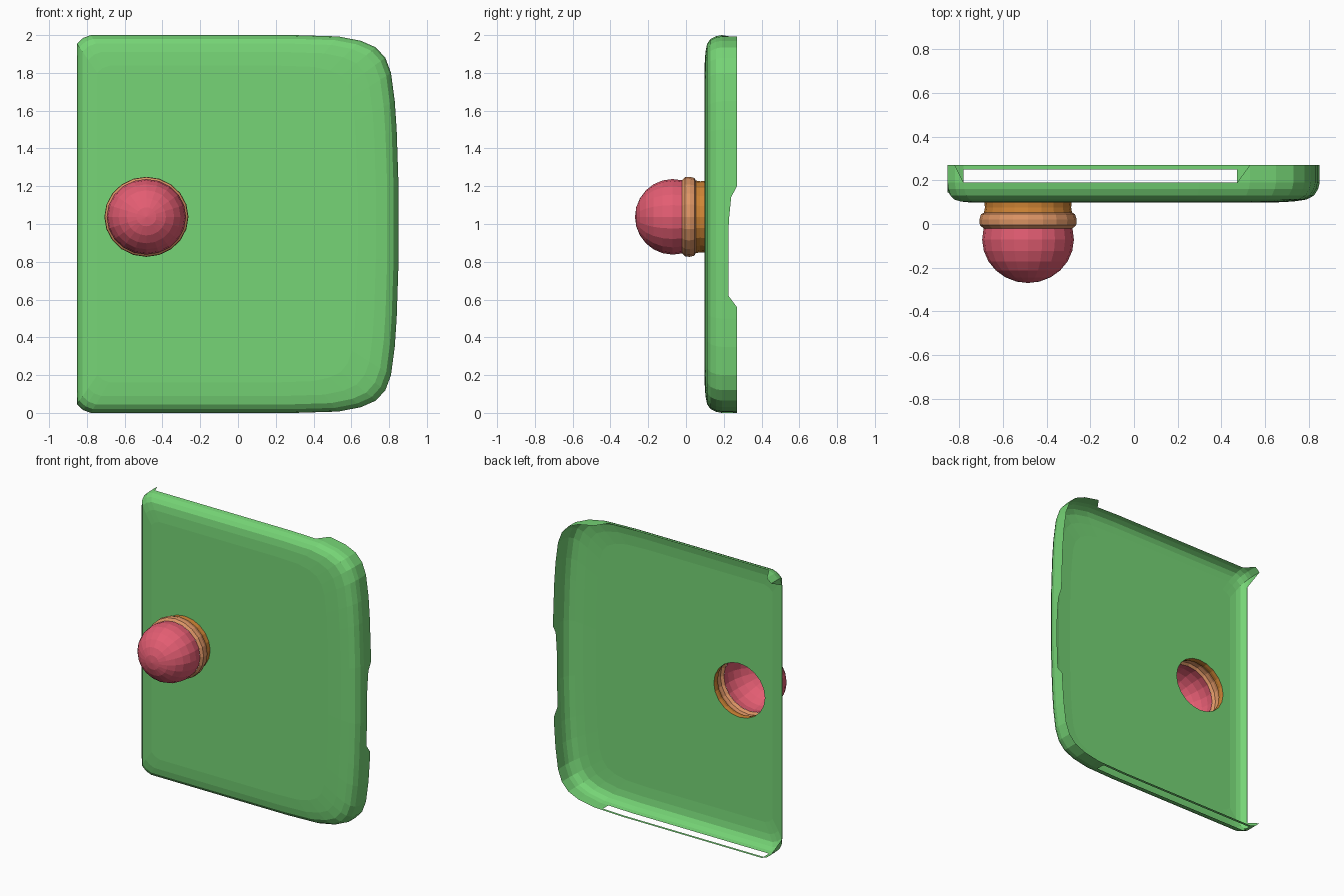
import bpy, bmesh, math

cube = bpy.data.objects.get("Cube")
if cube:
    bpy.data.objects.remove(cube, do_unlink=True)


def material(name, rgb):
    m = bpy.data.materials.new(name)
    m.use_nodes = True
    m.diffuse_color = (*rgb, 1)
    m.node_tree.nodes["Principled BSDF"].inputs["Base Color"].default_value = (*rgb, 1)
    return m


green = material("leaf green", (0.18, 0.66, 0.18))
red = material("raspberry red", (0.77, 0.11, 0.17))
peach = material("light orange", (0.72, 0.30, 0.13))
amber = material("amber orange", (0.62, 0.23, 0.035))

KNOB_X, KNOB_Z, STRETCH, SIDES = -0.485, 1.038, 1.05, 20


def circle(bm, radius, y):
    verts = []
    for i in range(SIDES):
        a = 2 * math.pi * i / SIDES
        verts.append(bm.verts.new((KNOB_X + STRETCH * radius * math.cos(a), y,
                                   KNOB_Z + radius * math.sin(a))))
    return verts


def bridge(bm, a, b):
    n = len(a)
    return [bm.faces.new((a[i], a[(i + 1) % n], b[(i + 1) % n], b[i])) for i in range(n)]


def finish(bm, name, mat):
    bmesh.ops.remove_doubles(bm, verts=bm.verts[:], dist=0.0005)
    bmesh.ops.recalc_face_normals(bm, faces=bm.faces[:])
    # Open shells: turn the front skin towards -y
    if sum(f.normal.y * f.calc_area() for f in bm.faces) > 0:
        bmesh.ops.reverse_faces(bm, faces=bm.faces[:])
    mesh = bpy.data.meshes.new(name)
    bm.to_mesh(mesh)
    bm.free()
    mesh.materials.append(mat)
    ob = bpy.data.objects.new(name, mesh)
    bpy.context.collection.objects.link(ob)
    return ob


# Panel outline: upper half, mirrored about mid height, then evenly divided
upper = [(0.85, 0.2), (0.84, 0.5), (0.83, 0.65), (0.81, 0.8), (0.78, 0.88),
         (0.73, 0.935), (0.65, 0.97), (0.53, 0.993), (0.3, 1.0),
         (-0.78, 1.0), (-0.82, 0.985), (-0.853, 0.955)]
corners = upper + [(x, -h) for x, h in reversed(upper)]
outline = []
for i, (x0, h0) in enumerate(corners):
    x1, h1 = corners[(i + 1) % len(corners)]
    steps = max(1, round(math.hypot(x1 - x0, h1 - h0) / 0.06))
    outline += [(x0 + (x1 - x0) * k / steps, h0 + (h1 - h0) * k / steps) for k in range(steps)]


def rim_limit(x, h):
    """How far back the broken rim reaches at an outline point."""
    if h > 0.98 and -0.8 < x < 0.5:
        return 0.19
    if x < -0.84 and abs(h) < 0.93:
        return 0.145
    if x > 0.8 and -0.42 < h < 0.2:
        return 0.225 + 0.02 * max(0, h) / 0.2
    return 0.27


# Panel: hollow tray with a rolled edge and a round hole behind the knob
bm = bmesh.new()
rings = []
for inset, y in [(0, 0.27), (0, 0.25), (0, 0.19), (0.006, 0.16), (0.022, 0.13),
                 (0.05, 0.112), (0.1, 0.103), (0.18, 0.098)]:
    ring = []
    for x, h in outline:
        side = 1.2 if x > 0 else 0.6
        ring.append(bm.verts.new((x * (1 - side * inset / 0.85), min(y, rim_limit(x, h)),
                                  1 + h * (1 - 0.9 * inset))))
    rings.append(ring)
for a, b in zip(rings, rings[1:]):
    bridge(bm, a, b)

# Long slot in the underside
slot = [f for f in bm.faces
        if f.calc_center_median().z < 0.01 and -0.76 < f.calc_center_median().x < 0.5
        and 0.19 < f.calc_center_median().y < 0.25]
bmesh.ops.delete(bm, geom=slot, context='FACES')

# Front skin around the knob hole
hole = circle(bm, 0.19, 0.098)
loops = []
for loop in (rings[-1], hole):
    for i, v in enumerate(loop):
        w = loop[(i + 1) % len(loop)]
        loops.append(bm.edges.get((v, w)) or bm.edges.new((v, w)))
bmesh.ops.triangle_fill(bm, edges=loops, use_beauty=True, normal=(0, -1, 0))
bmesh.ops.dissolve_degenerate(bm, dist=0.0005, edges=bm.edges[:])
finish(bm, "door_panel", green)


# Knob: three open revolved shells
def revolve(name, profile, mat, tip=None):
    bm = bmesh.new()
    loops = [circle(bm, r, y) for r, y in profile]
    for a, b in zip(loops, loops[1:]):
        bridge(bm, a, b)
    if tip is not None:
        point = bm.verts.new((KNOB_X, tip, KNOB_Z))
        last = loops[-1]
        for i in range(SIDES):
            bm.faces.new((last[i], last[(i + 1) % SIDES], point))
    return finish(bm, name, mat)


revolve("knob_neck", [(0.19, 0.098), (0.188, 0.075), (0.192, 0.052)], amber)
revolve("knob_collar", [(0.192, 0.052), (0.205, 0.045), (0.212, 0.02),
                        (0.21, -0.005), (0.194, -0.02)], peach)
ball = [(0.2 * math.cos(a), -0.07 - 0.2 * math.sin(a))
        for a in (math.radians(-14.5 + 15 * k) for k in range(7))]
revolve("knob_ball", ball, red, tip=-0.27)
